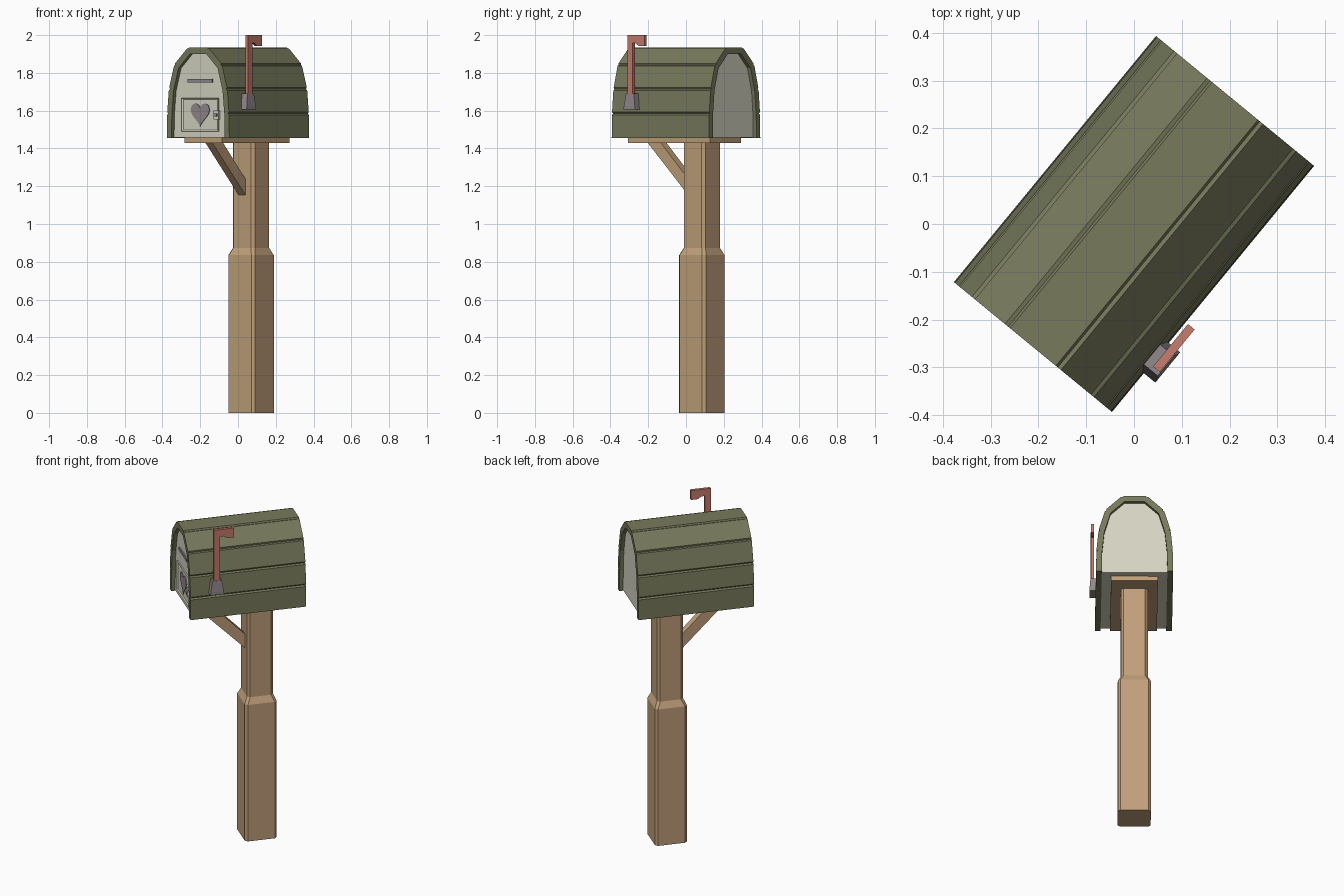
import bpy, bmesh, math
from mathutils import Matrix, Vector

if "Cube" in bpy.data.objects:
    bpy.data.objects.remove(bpy.data.objects["Cube"])

TURN = Matrix.Rotation(math.radians(-39.4), 4, 'Z')   # whole box is turned on the spot


def material(name, rgb):
    m = bpy.data.materials.new(name)
    lin = [((c / 255 + 0.055) / 1.055) ** 2.4 for c in rgb]
    m.diffuse_color = (*lin, 1)
    m.use_nodes = True
    m.node_tree.nodes["Principled BSDF"].inputs["Base Color"].default_value = m.diffuse_color
    return m


OLIVE = material("olive paint", (119, 122, 92))
CREAM = material("cream paint", (214, 213, 195))
WOOD = material("wood", (193, 160, 123))
GREY = material("warm grey metal", (148, 137, 140))
RED = material("flag red", (200, 125, 110))


def finish(name, bm, mat):
    bmesh.ops.recalc_face_normals(bm, faces=bm.faces)
    me = bpy.data.meshes.new(name)
    bm.to_mesh(me)
    bm.free()
    me.materials.append(mat)
    me.transform(TURN)
    ob = bpy.data.objects.new(name, me)
    bpy.context.collection.objects.link(ob)
    return ob


def loft(name, rings, mat):
    """Skin a closed solid through rings of equal point count."""
    bm = bmesh.new()
    vs = [[bm.verts.new(p) for p in r] for r in rings]
    n = len(vs[0])
    for a, b in zip(vs, vs[1:]):
        for i in range(n):
            j = (i + 1) % n
            bm.faces.new((a[i], a[j], b[j], b[i]))
    bm.faces.new(vs[0])
    bm.faces.new(vs[-1])
    return finish(name, bm, mat)


def prism_y(name, pts, y0, y1, mat):
    return loft(name, [[(x, y, z) for x, z in pts] for y in (y0, y1)], mat)


def prism_x(name, pts, x0, x1, mat):
    return loft(name, [[(x, y, z) for y, z in pts] for x in (x0, x1)], mat)


def rect(a0, a1, b0, b1):
    return [(a0, b0), (a1, b0), (a1, b1), (a0, b1)]


def mirrored(half):
    return half + [(-x, z) for x, z in reversed(half)]


# Post: chamfered square with a shoulder
def octagon(h, z, b=0.0145, cy=0.109):
    c = h - b
    pts = [(h, -c), (h, c), (c, h), (-c, h), (-h, c), (-h, -c), (-c, -h), (c, -h)]
    return [(x, y + cy, z) for x, y in pts]


loft("post", [octagon(h, z) for h, z in
              ((0.092, 0), (0.092, 0.835), (0.0747, 0.873), (0.0747, 1.44))], WOOD)

# Support board and diagonal brace
prism_y("support_board", rect(-0.13, 0.13, 1.43, 1.459), -0.29, 0.27, WOOD)
prism_x("brace", [(-0.245, 1.432), (-0.155, 1.432), (0.037, 1.235), (0.037, 1.15)],
        -0.0235, 0.0235, WOOD)

# Arched shell: faceted outline with a V groove at every corner
corners = [(0.07, 1.935), (0.163, 1.845), (0.2, 1.715), (0.212, 1.585)]
path = [Vector(p) for p in [(0, 1.935)] + corners + [(0.214, 1.455)]]
outer = []
for prev, p, nxt in zip(path, path[1:], path[2:]):
    d0, d1 = (p - prev).normalized(), (nxt - p).normalized()
    inward = (d1 - d0).normalized()
    outer += [tuple(p - d0 * 0.008), tuple(p + inward * 0.008), tuple(p + d1 * 0.008)]
outer.append((0.214, 1.455))
inner = [(0.055, 1.901), (0.134, 1.825), (0.168, 1.705), (0.18, 1.58), (0.182, 1.455)]
# outer right side down, inner arch up and over, outer left side up
left_outer = [(-x, z) for x, z in reversed(outer)]
arch_in = list(reversed(inner)) + [(-x, z) for x, z in inner]
prism_y("box_shell", outer + arch_in + left_outer, -0.333, 0.333, OLIVE)

# Cream body closing both ends and the floor
body = [(x + 0.004, z + 0.003) for x, z in inner]
prism_y("box_body", mirrored(body), -0.311, 0.311, CREAM)

# Small door: raised frame with a sunken field
F = -0.311
bm = bmesh.new()
vs = [bm.verts.new((x, F - 0.008, z)) for x, z in rect(-0.125, 0.125, 1.49, 1.667)]
face = bm.faces.new(vs)
bmesh.ops.recalc_face_normals(bm, faces=[face])
ext = bmesh.ops.extrude_face_region(bm, geom=[face])
for v in [g for g in ext["geom"] if isinstance(g, bmesh.types.BMVert)]:
    v.co.y = F + 0.004
front = [f for f in bm.faces if all(abs(v.co.y - F + 0.008) < 1e-5 for v in f.verts)]
bmesh.ops.inset_region(bm, faces=front, thickness=0.012)
bmesh.ops.recalc_face_normals(bm, faces=bm.faces)
field = min((f for f in bm.faces if len(f.verts) == 4 and
             all(abs(v.co.x) < 0.12 for v in f.verts)), key=lambda f: f.calc_center_median().y)
for v in field.verts:
    v.co.y = F - 0.002
finish("small_door", bm, CREAM)

# Heart plate
heart = []
for i in range(20):
    t = 2 * math.pi * i / 20
    heart.append((0.065 / 16 * math.sin(t) ** 3 * 16,
                  1.588 + 0.0043 * (13 * math.cos(t) - 5 * math.cos(2 * t)
                                    - 2 * math.cos(3 * t) - math.cos(4 * t))))
prism_y("heart", heart, F - 0.006, F, GREY)

# Letter slot bar and door latch
prism_y("letter_slot", rect(-0.085, 0.085, 1.75, 1.767), F - 0.008, F + 0.002, GREY)
prism_y("latch_plate", rect(0.098, 0.132, 1.552, 1.602), F - 0.013, F, CREAM)
prism_y("latch_knob", rect(0.104, 0.126, 1.57, 1.584), F - 0.02, F, GREY)

# Flag bracket (tapered), stem and pennant
loft("flag_bracket", [[(x, y - 0.187, z) for x, y in rect(0.195, xo, -w, w)]
                      for xo, w, z in ((0.245, 0.041, 1.605), (0.245, 0.037, 1.625),
                                       (0.24, 0.027, 1.69))], GREY)
prism_x("flag", [(-0.205, 1.68), (-0.17, 1.68), (-0.17, 1.957), (-0.15, 1.957),
                 (-0.13, 1.943), (-0.09, 1.943), (-0.09, 2.0), (-0.205, 2.0)],
        0.22, 0.238, RED)
